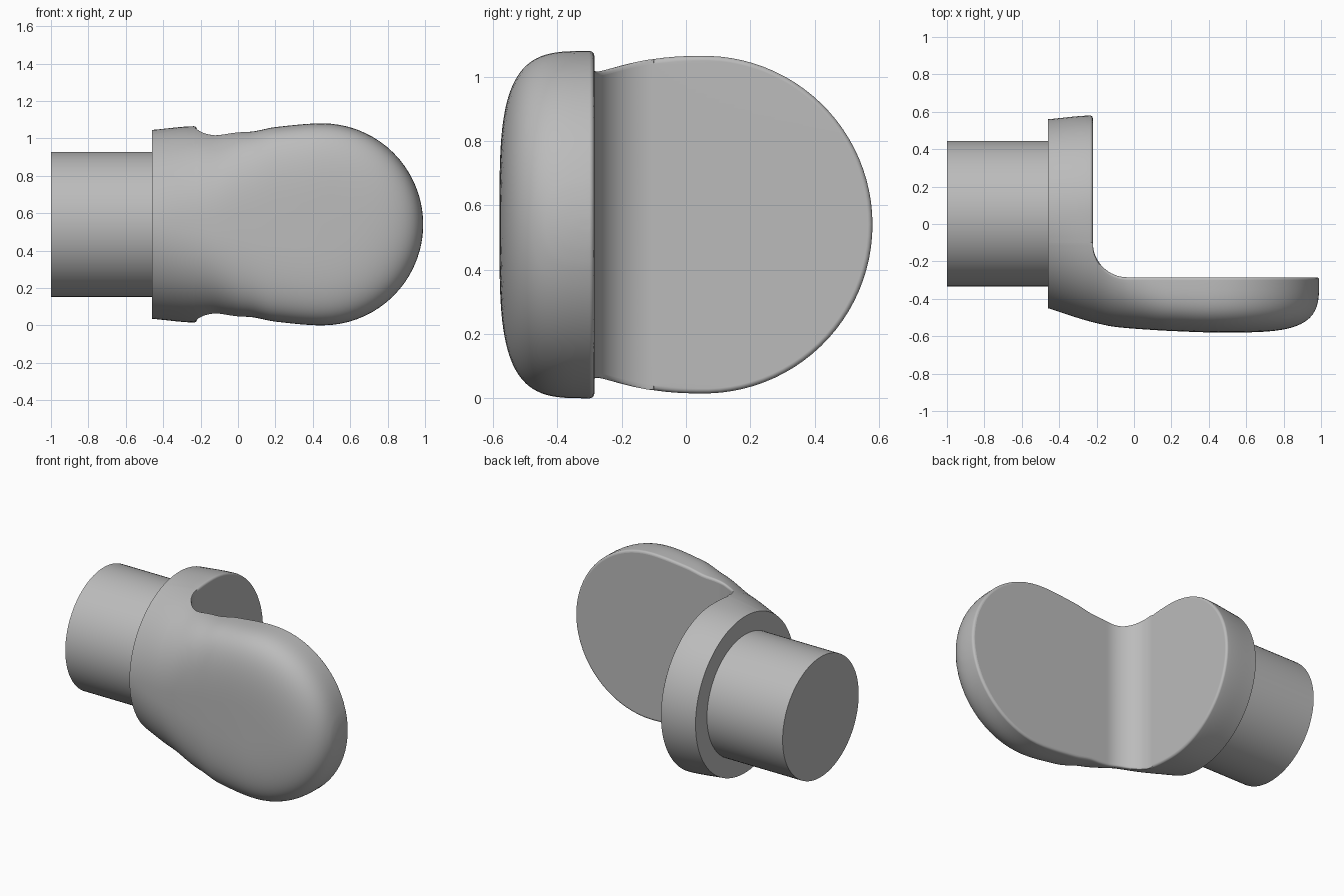
import bpy, bmesh
from math import sin, cos, asin, pi, sqrt, radians

cube = bpy.data.objects.get("Cube")
if cube:
    bpy.data.objects.remove(cube, do_unlink=True)

ZC, YC = 0.54, 0.055           # shaft axis
LIP = 0.015                    # rounding of the rim
FACE_X, FLOOR_Y, FILLET = -0.22, -0.285, 0.185
PAD_X, BACK_X = 0.45, -0.46    # centre of the paddle end, back of the flange

# Section controls: x, widest y, half width, front y, squareness
KEYS = [(-0.46, 0.055, 0.505, -0.45, 2.0),
        (-0.22, 0.055, 0.525, -0.525, 2.4),
        (-0.10, -0.10, 0.495, -0.55, 2.7),
        (0.05, -0.24, 0.495, -0.563, 3.1),
        (0.20, -0.285, 0.52, -0.572, 3.5),
        (0.45, -0.285, 0.54, -0.58, 3.8)]


def slope(i, c):
    """Tangent at a key that never overshoots."""
    def secant(j):
        return (KEYS[j + 1][c] - KEYS[j][c]) / (KEYS[j + 1][0] - KEYS[j][0])
    if i == 0:
        return secant(0)
    if i == len(KEYS) - 1:
        return 0
    a, b = secant(i - 1), secant(i)
    return 2 * a * b / (a + b) if a * b > 0 else 0


def controls(x):
    x = min(max(x, BACK_X), PAD_X)
    i = 0
    while i < len(KEYS) - 2 and x > KEYS[i + 1][0]:
        i += 1
    h = KEYS[i + 1][0] - KEYS[i][0]
    t = (x - KEYS[i][0]) / h
    smooth = t * t * (3 - 2 * t)
    return [KEYS[i][c] * (1 - smooth) + KEYS[i + 1][c] * smooth
            + h * t * (1 - t) * ((1 - t) * slope(i, c) - t * slope(i + 1, c))
            for c in range(1, 5)]


def half_width(x, y, top, inset):
    yc, w, front, n = controls(x)
    dx = max(0, x - PAD_X)
    u = min(1, max(0, (yc - y) / (yc - front)))
    rho = w * (1 - u ** n) ** (1 / n)
    lip = max(0, y - top + LIP)
    rho -= inset * (1 - sqrt(max(0, 1 - (lip / LIP) ** 2)))
    return sqrt(max(0, rho * rho - dx * dx))


def section(x, top, inset, full):
    """Closed ring at x: a full flange section, or one cut flat at the top."""
    yc, w, front, n = controls(x)
    dx = max(0, x - PAD_X)
    depth = (yc - front) * (1 - (dx / w) ** n) ** (1 / n)
    over = max(0, dx - (w - LIP))
    base, rim = top - LIP, top - LIP + sqrt(max(0, LIP ** 2 - over ** 2))
    ys = [base + (rim - base) * sin(i * pi / 8) for i in range(4, -1, -1)]
    start = asin(min(1, max(0, (yc - base) / depth) ** (n / 2)))
    steps = 28
    for i in range(1, steps + 1):
        ys.append(yc - depth * sin(start + (pi / 2 - start) * i / steps) ** (2 / n))
    half = [(y, half_width(x, y, top, inset)) for y in ys]
    half[-1] = (ys[-1], 0)
    ring = half + [(y, -z) for y, z in reversed(half[:-1])]
    # Closure between the two rims
    count, zr = 56, half[0][1]
    r = w - inset
    low = asin((rim - yc) / r) if full else 0
    for i in range(1, count):
        if full:
            a = pi - low - (pi - 2 * low) * i / count
            y, z = yc + r * sin(a), r * cos(a)
            if y < yc:
                z = (half_width(x, y, 1, 0) - inset) * (1 if z > 0 else -1)
            ring.append((y, z))
        else:
            ring.append((rim, -zr * cos(pi * i / count)))
    return [(x, y, z + ZC) for y, z in ring]


def finish(name, bm, material):
    mesh = bpy.data.meshes.new(name)
    bmesh.ops.recalc_face_normals(bm, faces=bm.faces)
    bm.to_mesh(mesh)
    bm.free()
    obj = bpy.data.objects.new(name, mesh)
    bpy.context.collection.objects.link(obj)
    mesh.materials.append(material)
    bpy.ops.object.select_all(action='DESELECT')
    obj.select_set(True)
    bpy.context.view_layer.objects.active = obj
    bpy.ops.object.shade_smooth_by_angle(angle=radians(35))
    mod = obj.modifiers.new("even_shading", 'WEIGHTED_NORMAL')
    mod.keep_sharp = True
    return obj


grey = bpy.data.materials.new("plain_grey")
grey.use_nodes = True
grey.diffuse_color = (0.5, 0.5, 0.5, 1)
grey.node_tree.nodes["Principled BSDF"].inputs["Base Color"].default_value = (0.5, 0.5, 0.5, 1)

# Flange, with a rounded front edge
corner_y = FLOOR_Y + FILLET
rings = []
for i in range(8):
    x = BACK_X + (FACE_X - LIP - BACK_X) * i / 8
    rings.append(section(x, corner_y, 0, True))
for i in range(5):
    a = i * pi / 8
    rings.append(section(FACE_X - LIP * (1 - sin(a)), corner_y, LIP * (1 - cos(a)), True))

# Fillet between the flange face and the paddle
for i in range(17):
    a = i * pi / 32
    rings.append(section(FACE_X + FILLET * (1 - cos(a)), corner_y - FILLET * sin(a), LIP, False))

# Paddle, with a round end
fillet_end = FACE_X + FILLET
for i in range(1, 17):
    rings.append(section(fillet_end + (PAD_X - fillet_end) * i / 16, FLOOR_Y, LIP, False))
for deg in list(range(5, 80, 5)) + [78, 81, 83, 85, 87, 88, 89]:
    rings.append(section(PAD_X + KEYS[-1][2] * sin(radians(deg)), FLOOR_Y, LIP, False))

bm = bmesh.new()
loops = [[bm.verts.new(p) for p in ring] for ring in rings]
for a, b in zip(loops, loops[1:]):
    for i in range(len(a)):
        j = (i + 1) % len(a)
        bm.faces.new((a[i], a[j], b[j], b[i]))
bm.faces.new(loops[0])
bm.faces.new(loops[-1])
bmesh.ops.remove_doubles(bm, verts=bm.verts, dist=0.00005)
finish("flange_and_paddle", bm, grey)

# Shaft
bm = bmesh.new()
bmesh.ops.create_cone(bm, cap_ends=True, segments=96, radius1=0.388, radius2=0.388, depth=0.56)
for v in bm.verts:
    x, y, z = v.co
    v.co = (z - 0.72, y + YC, x + ZC)
finish("shaft", bm, grey)
